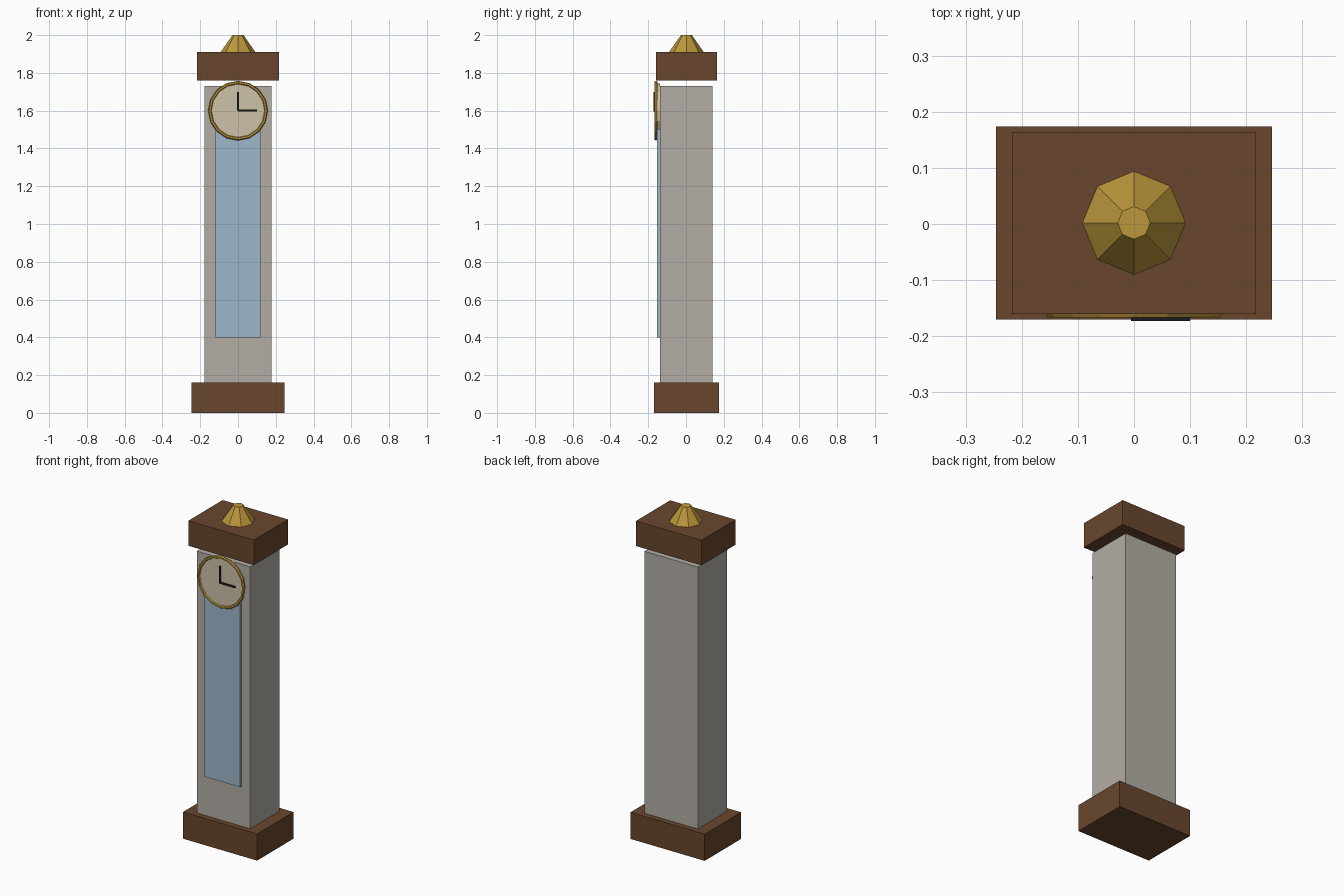
import bpy
import math
from mathutils import Vector

cube = bpy.data.objects.get("Cube")
if cube:
    bpy.data.objects.remove(cube, do_unlink=True)


def material(name, rgb):
    mat = bpy.data.materials.new(name)
    mat.use_nodes = True
    mat.diffuse_color = (*rgb, 1)
    bsdf = next(n for n in mat.node_tree.nodes if n.type == "BSDF_PRINCIPLED")
    bsdf.inputs["Base Color"].default_value = (*rgb, 1)
    return mat


wood = material("brown wood", (0.14, 0.062, 0.027))
stone = material("grey case", (0.45, 0.42, 0.375))
glass = material("blue glass", (0.34, 0.48, 0.60))
cream = material("cream dial", (0.61, 0.54, 0.40))
gold = material("gold", (0.50, 0.31, 0.045))
black = material("black", (0.012, 0.012, 0.012))


def finish(name, mat):
    obj = bpy.context.object
    obj.name = name
    obj.data.materials.append(mat)
    return obj


def box(name, low, high, mat):
    """Box between two opposite corners."""
    low, high = Vector(low), Vector(high)
    bpy.ops.mesh.primitive_cube_add(size=1, location=(low + high) / 2)
    obj = finish(name, mat)
    for v in obj.data.vertices:
        v.co *= high - low
    return obj


MID_Y = 0.002
DIAL_Z = 1.6
FACING = (math.pi / 2, 0, 0)


def block(name, half_x, half_y, bottom, top, mat):
    """Box centred on the clock's vertical axis."""
    return box(name, (-half_x, MID_Y - half_y, bottom),
               (half_x, MID_Y + half_y, top), mat)


# Plinth, case and crown, with a narrow gap below the crown
block("base", 0.246, 0.172, 0, 0.16, wood)
block("case", 0.177, 0.139, 0.16, 1.73, stone)
block("crown", 0.217, 0.162, 1.76, 1.91, wood)

# Finial
bpy.ops.mesh.primitive_cone_add(vertices=8, radius1=0.092, radius2=0.029,
                                depth=0.09, location=(0, MID_Y, 1.955))
finish("finial", gold)

# Glass door
box("glass_door", (-0.12, -0.153, 0.4), (0.12, -0.137, 1.5), glass)

# Dial and rim
bpy.ops.mesh.primitive_cylinder_add(vertices=16, radius=0.145, depth=0.023,
                                    location=(0, -0.1485, DIAL_Z), rotation=FACING)
finish("dial", cream)
bpy.ops.mesh.primitive_torus_add(major_segments=16, minor_segments=6,
                                 major_radius=0.149, minor_radius=0.009,
                                 location=(0, -0.159, DIAL_Z), rotation=FACING)
finish("dial_rim", gold)

# Hands
box("upright_hand", (-0.005, -0.173, DIAL_Z), (0.005, -0.167, DIAL_Z + 0.1), black)
box("level_hand", (0, -0.173, DIAL_Z - 0.005), (0.1, -0.167, DIAL_Z + 0.005), black)
